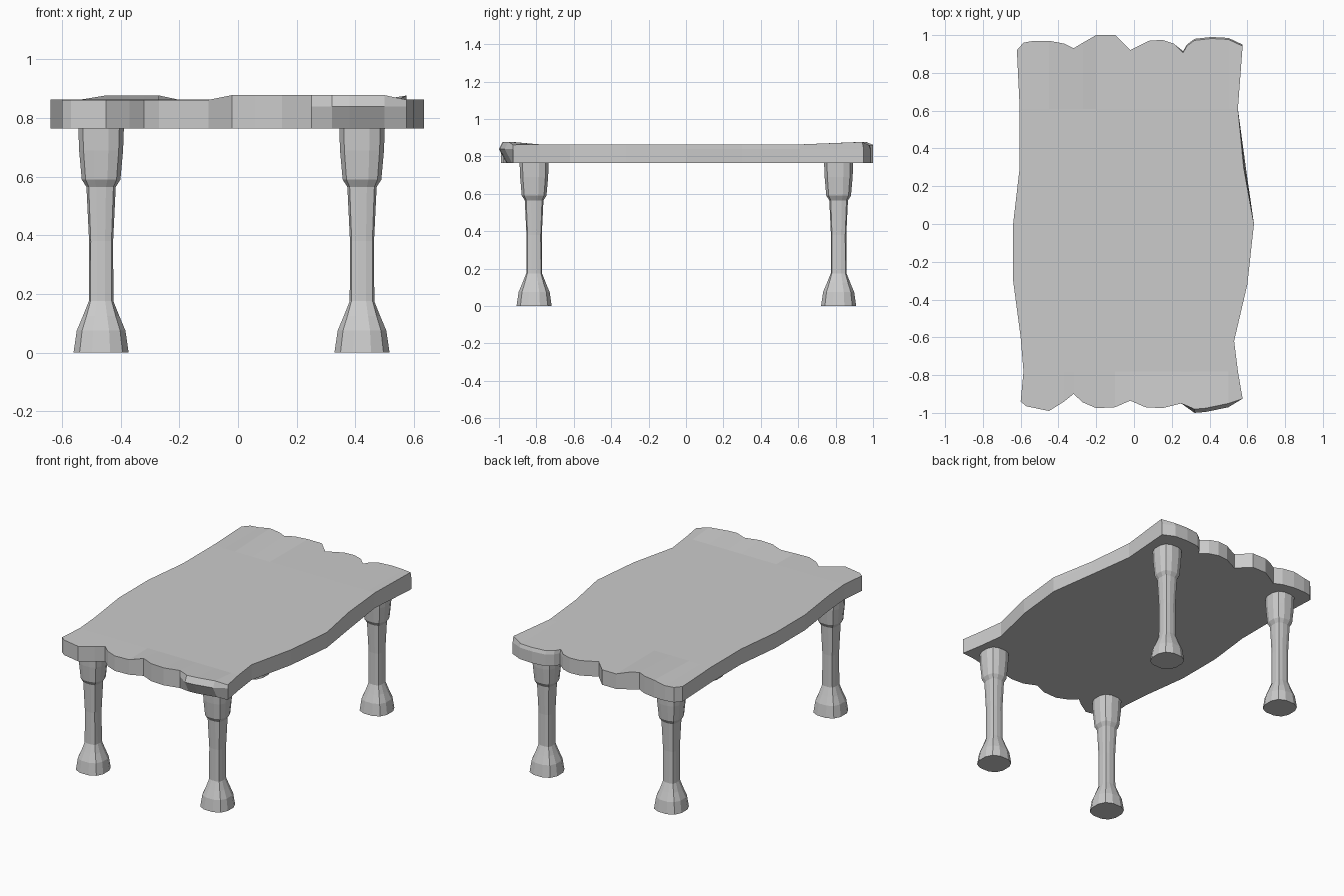
import bpy, bmesh

if "Cube" in bpy.data.objects:
    bpy.data.objects.remove(bpy.data.objects["Cube"])

# Outline of the slab, each edge listed as (x, y)
FRONT = [(-.60, -.94), (-.57, -.965), (-.45, -.99), (-.37, -.94), (-.32, -.90),
         (-.27, -.945), (-.20, -.975), (-.10, -.97), (-.02, -.935), (.06, -.97),
         (.15, -.975), (.25, -.95), (.32, -1.0), (.38, -.995), (.50, -.97), (.575, -.925)]
RIGHT = [(.55, -.78), (.53, -.62), (.60, -.32), (.635, 0), (.58, .3), (.55, .61)]
BACK = [(.575, .95), (.50, .985), (.41, .99), (.32, .98), (.28, .95), (.26, .915),
        (.21, .955), (.15, .975), (.08, .97), (-.02, .92), (-.10, 1.0), (-.20, 1.0),
        (-.27, .96), (-.32, .93), (-.37, .955), (-.45, .97), (-.53, .97), (-.585, .96), (-.62, .92)]
LEFT = [(-.605, .61), (-.605, .3), (-.64, 0), (-.64, -.3), (-.60, -.6), (-.585, -.78)]
BOTTOM, RIM, TOP = .765, .84, .864


def finish(bm, name):
    bmesh.ops.recalc_face_normals(bm, faces=bm.faces)
    mesh = bpy.data.meshes.new(name)
    bm.to_mesh(mesh)
    bm.free()
    ob = bpy.data.objects.new(name, mesh)
    bpy.context.collection.objects.link(ob)
    return ob


def bridge(bm, a, b):
    n = len(a)
    for i in range(n):
        j = (i + 1) % n
        bm.faces.new((a[i], a[j], b[j], b[i]))


def top_height(x, y):
    if y < -.85 and -.03 < x < .52:
        return .878
    if y > .85 and (-.46 < x < -.25 or x > .55):
        return .877
    return .862 if abs(y) > .85 else TOP


def make_top():
    bm = bmesh.new()
    outline = FRONT + RIGHT + BACK + LEFT
    low, mid, top = [], [], []
    for x, y in outline:
        under = .04 if y < -.94 and .28 < x < .55 else 0
        lean = .02 if under else (.008 if y > .9 and x > .25 else 0)
        side = .012 if (x, y) == (.58, .3) else 0
        low.append(bm.verts.new((x + side, y + under, BOTTOM)))
        mid.append(bm.verts.new((x + side / 2, y, RIM)))
        top.append(bm.verts.new((x, y + (lean if y < 0 else -lean), top_height(x, y))))
    bm.faces.new(low)
    bridge(bm, low, mid)
    bridge(bm, mid, top)

    # end strips rise or dip between the outline and a flat inner row
    nf, nr, nb = len(FRONT), len(RIGHT), len(BACK)
    b0 = nf + nr
    front_row = [top[-1]] + [bm.verts.new((x, -.78, TOP)) for x, y in FRONT[1:-1]] + [top[nf]]
    back_row = [top[b0 - 1]] + [bm.verts.new((x, .61, TOP)) for x, y in BACK[1:-1]] + [top[b0 + nb]]
    for edge, row in ((top[:nf], front_row), (top[b0:b0 + nb], back_row)):
        for i in range(len(row) - 1):
            bm.faces.new((edge[i], edge[i + 1], row[i + 1], row[i]))
    bm.faces.new(front_row + top[nf + 1:b0 - 1] + back_row + top[b0 + nb + 1:-1])
    finish(bm, "table_top")


# Leg profile: height, half width, how square the corner is
LEG = [(0, .094, .78), (.075, .083, .78), (.125, .062, .8), (.175, .042, .86), (.38, .041, .86),
       (.565, .050, .84), (.59, .066, .8), (.69, .075, .8), (.775, .078, .8)]


def make_leg(name, cx, cy):
    bm = bmesh.new()
    rings = []
    for z, r, c in LEG:
        ring = []
        side = [(c, -c), (1, -.33), (1, .33)]
        for k in range(4):
            ring += [bm.verts.new((cx + r * u, cy + r * v, z)) for u, v in side]
            side = [(-v, u) for u, v in side]
        rings.append(ring)
    for a, b in zip(rings, rings[1:]):
        bridge(bm, a, b)
    bm.faces.new(rings[0])
    bm.faces.new(rings[-1])
    finish(bm, name)


make_top()
for end, y in (("front", -.812), ("back", .816)):
    for hand, x in (("left", -.467), ("right", .423)):
        make_leg(f"{end}_{hand}_leg", x, y)
